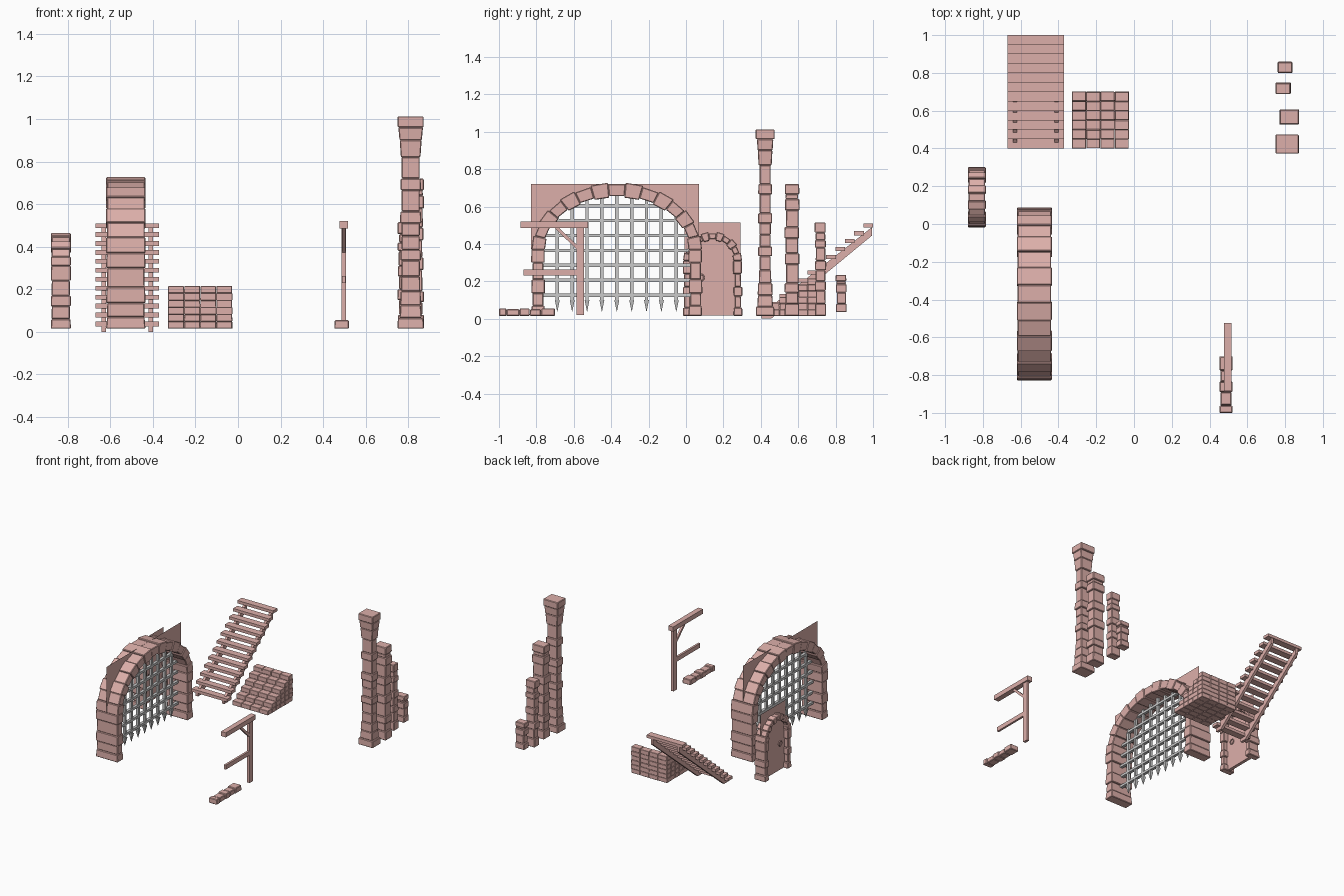
import bpy, bmesh, math, random
from mathutils import Vector

if "Cube" in bpy.data.objects:
    bpy.data.objects.remove(bpy.data.objects["Cube"])

random.seed(4)
stone = bpy.data.materials.new("reddish")
stone.diffuse_color = (0.72, 0.43, 0.40, 1)
stone.use_nodes = True
stone.node_tree.nodes["Principled BSDF"].inputs["Base Color"].default_value = stone.diffuse_color


def finish(bm, name, mat=stone, bevel=0.004):
    bmesh.ops.recalc_face_normals(bm, faces=bm.faces)
    me = bpy.data.meshes.new(name)
    bm.to_mesh(me)
    bm.free()
    ob = bpy.data.objects.new(name, me)
    bpy.context.collection.objects.link(ob)
    if mat:
        me.materials.append(mat)
    if bevel:
        m = ob.modifiers.new("bevel", 'BEVEL')
        m.width, m.segments = bevel, 1
    return ob


def rnd(a=0.004):
    return random.uniform(-a, a)


def block(bm, x, y, z0, z1, w, d, top=1.0, bot=1.0):
    """Box around x, y whose top and bottom can be scaled."""
    rings = [[bm.verts.new((x + sx * w / 2 * s, y + sy * d / 2 * s, z))
              for sx, sy in ((-1, -1), (1, -1), (1, 1), (-1, 1))]
             for z, s in ((z0, bot), (z1, top))]
    bm.faces.new(rings[0])
    bm.faces.new(rings[1])
    for i in range(4):
        j = (i + 1) % 4
        bm.faces.new((rings[0][i], rings[0][j], rings[1][j], rings[1][i]))


def prism(bm, pts, x0, x1):
    """Polygon in the y-z plane extruded along x."""
    a, b = [[bm.verts.new((x, y, z)) for y, z in pts] for x in (x0, x1)]
    bm.faces.new(a)
    bm.faces.new(b)
    for i in range(len(pts)):
        j = (i + 1) % len(pts)
        bm.faces.new((a[i], a[j], b[j], b[i]))


def ell(cy, zs, a, b, t):
    return (cy - a * math.cos(t), zs + b * math.sin(t))


def arch(name, xc, depth, cy, zs, inner, outer, levels, count):
    """Stone jambs plus a ring of wedge stones."""
    bm = bmesh.new()
    thick = outer[0] - inner[0]
    mid = (inner[0] + outer[0]) / 2
    for s in (-1, 1):
        for i, (z0, z1) in enumerate(zip(levels, levels[1:])):
            grow = 0.012 if i % 2 == 0 else -0.002
            block(bm, xc, cy + s * mid + rnd(0.002), z0, z1,
                  depth - (0 if i % 2 == 0 else 0.008),
                  thick + grow, 0.98 if i else 0.95)
    for i in range(count):
        t0, t1 = math.pi * i / count, math.pi * (i + 1) / count
        g = 0.006 if i % 2 == 0 else -0.002
        pts = [ell(cy, zs, inner[0] - g, inner[1] - g, t0),
               ell(cy, zs, outer[0] + g, outer[1] + g, t0),
               ell(cy, zs, outer[0] + g, outer[1] + g, t1),
               ell(cy, zs, inner[0] - g, inner[1] - g, t1)]
        h = depth / 2 - (0 if i % 2 == 0 else 0.004)
        prism(bm, pts, xc - h, xc + h)
    finish(bm, name)


def spandrel(name, x, cy, zs, a, b, half, top):
    """Thin wall sheet above an arch curve."""
    bm = bmesh.new()
    low = [(cy - half, zs)] + [ell(cy, zs, a, b, math.pi * i / 24)
                               for i in range(25)] + [(cy + half, zs)]
    cols = [(bm.verts.new((x, y, z)), bm.verts.new((x, y, top))) for y, z in low]
    for p, q in zip(cols, cols[1:]):
        bm.faces.new((p[0], q[0], q[1], p[1]))
    finish(bm, name, bevel=0)


# Large gateway
CY, ZS, GX = -0.37, 0.37, -0.527
arch("gate_arch", GX, 0.185, CY, ZS, (0.39, 0.285), (0.45, 0.353),
     [0.015, 0.07, 0.135, 0.21, 0.30, 0.37], 15)
spandrel("gate_wall", GX, CY - 0.01, ZS, 0.42, 0.32, 0.45, 0.72)

# Portcullis bars with spikes
bm = bmesh.new()
for i in range(-4, 5):
    u = i * 0.0795
    top = ZS + 0.30 * math.sqrt(1 - (u / 0.41) ** 2)
    block(bm, GX, CY + u, 0.10, top, 0.018, 0.018)
    block(bm, GX, CY + u, 0.04, 0.10, 0.026, 0.026, 1, 0.08)
for k in range(7):
    z = 0.125 + k * 0.08
    w = 0.39 * math.sqrt(1 - (max(0, z - ZS) / 0.285) ** 2) + 0.015
    block(bm, GX, CY, z - 0.009, z + 0.009, 0.022, 2 * w)
finish(bm, "portcullis", None, 0)

# Small doorway with its door and ring handles
DX, DY, DZ = -0.832, 0.142, 0.31
arch("door_arch", DX, 0.095, DY, DZ, (0.117, 0.115), (0.152, 0.15),
     [0.015, 0.06, 0.12, 0.17, 0.24, 0.31], 11)
spandrel("door_wall", DX, DY, DZ, 0.135, 0.132, 0.15, 0.515)
bm = bmesh.new()
prism(bm, [(DY - 0.122, 0.018)] + [ell(DY, DZ, 0.122, 0.12, math.pi * i / 14)
      for i in range(15)] + [(DY + 0.122, 0.018)], DX - 0.012, DX + 0.012)
finish(bm, "door_leaf", bevel=0)
for s in (-1, 1):
    bpy.ops.mesh.primitive_torus_add(
        major_radius=0.018, minor_radius=0.004, major_segments=12, minor_segments=6,
        location=(DX + s * 0.016, 0.078, 0.22), rotation=(0, math.pi / 2, 0))
    bpy.context.object.name = "door_ring"
    bpy.context.object.data.materials.append(stone)

# Open wooden stairs
bm = bmesh.new()
for i in range(12):
    z = 0.51 - 0.042 * (11 - i)
    block(bm, -0.52, 0.425 + 0.05 * i, z - 0.022, z, 0.30, 0.052)
finish(bm, "wood_treads", bevel=0)
bm = bmesh.new()
for x in (-0.63, -0.41):
    prism(bm, [(0.405, 0), (0.455, 0), (0.995, 0.445), (0.995, 0.49), (0.405, 0.028)],
          x - 0.01, x + 0.01)
finish(bm, "wood_stringers", bevel=0)

# Stone stairs made of stacked blocks
bm = bmesh.new()
rise = 0.2 / 6
for k in range(6):
    for r in range(k, 6):
        for c in range(4):
            block(bm, -0.291 + 0.0755 * c, 0.425 + 0.05 * r + rnd(0.0015),
                  0.015 + rise * k, 0.015 + rise * (k + 1) + rnd(0.001),
                  0.075 + rnd(0.002), 0.05, 0.985)
finish(bm, "stone_stairs", bevel=0.002)

# Timber post with beams and brace
bm = bmesh.new()
block(bm, 0.497, -0.565, 0.02, 0.49, 0.02, 0.04)
block(bm, 0.497, -0.705, 0.485, 0.52, 0.04, 0.36)
block(bm, 0.497, -0.725, 0.23, 0.263, 0.016, 0.285)
prism(bm, [(-0.705, 0.487), (-0.68, 0.487), (-0.58, 0.392), (-0.58, 0.367)], 0.489, 0.505)
finish(bm, "timber_post", bevel=0)

# Row of kerb stones
bm = bmesh.new()
edges = [-1, -0.96, -0.89, -0.835, -0.775, -0.70]
for i, (a, b) in enumerate(zip(edges, edges[1:])):
    block(bm, 0.487, (a + b) / 2, 0.015, 0.055 - 0.004 * (i % 2),
          0.07 - 0.009 * (i % 2), b - a, 0.95)
finish(bm, "kerb_stones")


def pillar(name, x, y, w, d, levels):
    """Stack of stones alternating wide and narrow."""
    bm = bmesh.new()
    for i, (z0, z1) in enumerate(zip(levels, levels[1:])):
        s = 1.0 if i % 2 == 0 else 0.87
        block(bm, x + rnd(0.002), y + rnd(0.002), z0, z1, w * s, d * s, 0.98)
    finish(bm, name)


# Tall column: base, banded shaft and flared capital
bm = bmesh.new()
for z0, z1, w, d, top in [
        (0.015, 0.065, 0.124, 0.100, 0.97), (0.065, 0.125, 0.104, 0.084, 0.92),
        (0.125, 0.19, 0.098, 0.080, 0.95), (0.19, 0.26, 0.09, 0.066, 0.98),
        (0.26, 0.335, 0.086, 0.060, 1), (0.335, 0.385, 0.096, 0.076, 0.98),
        (0.385, 0.45, 0.084, 0.060, 1), (0.45, 0.51, 0.086, 0.062, 1),
        (0.51, 0.565, 0.100, 0.076, 0.97), (0.565, 0.665, 0.084, 0.060, 1),
        (0.665, 0.72, 0.096, 0.074, 0.98), (0.72, 0.82, 0.084, 0.060, 1),
        (0.82, 0.90, 0.092, 0.070, 1.12), (0.90, 0.96, 0.105, 0.080, 1.1),
        (0.96, 1.012, 0.122, 0.102, 1)]:
    block(bm, 0.811, 0.423, z0, z1, w, d, top)
finish(bm, "tall_column")
pillar("medium_column", 0.822, 0.567, 0.102, 0.078,
       [0.015, 0.08, 0.14, 0.19, 0.29, 0.35, 0.43, 0.49, 0.58, 0.64, 0.665, 0.72])
pillar("short_column", 0.79, 0.718, 0.08, 0.06,
       [0.015, 0.08, 0.15, 0.20, 0.26, 0.31, 0.38, 0.42, 0.46, 0.515])
pillar("stub_column", 0.80, 0.83, 0.077, 0.058, [0.035, 0.08, 0.14, 0.185, 0.20, 0.235])
